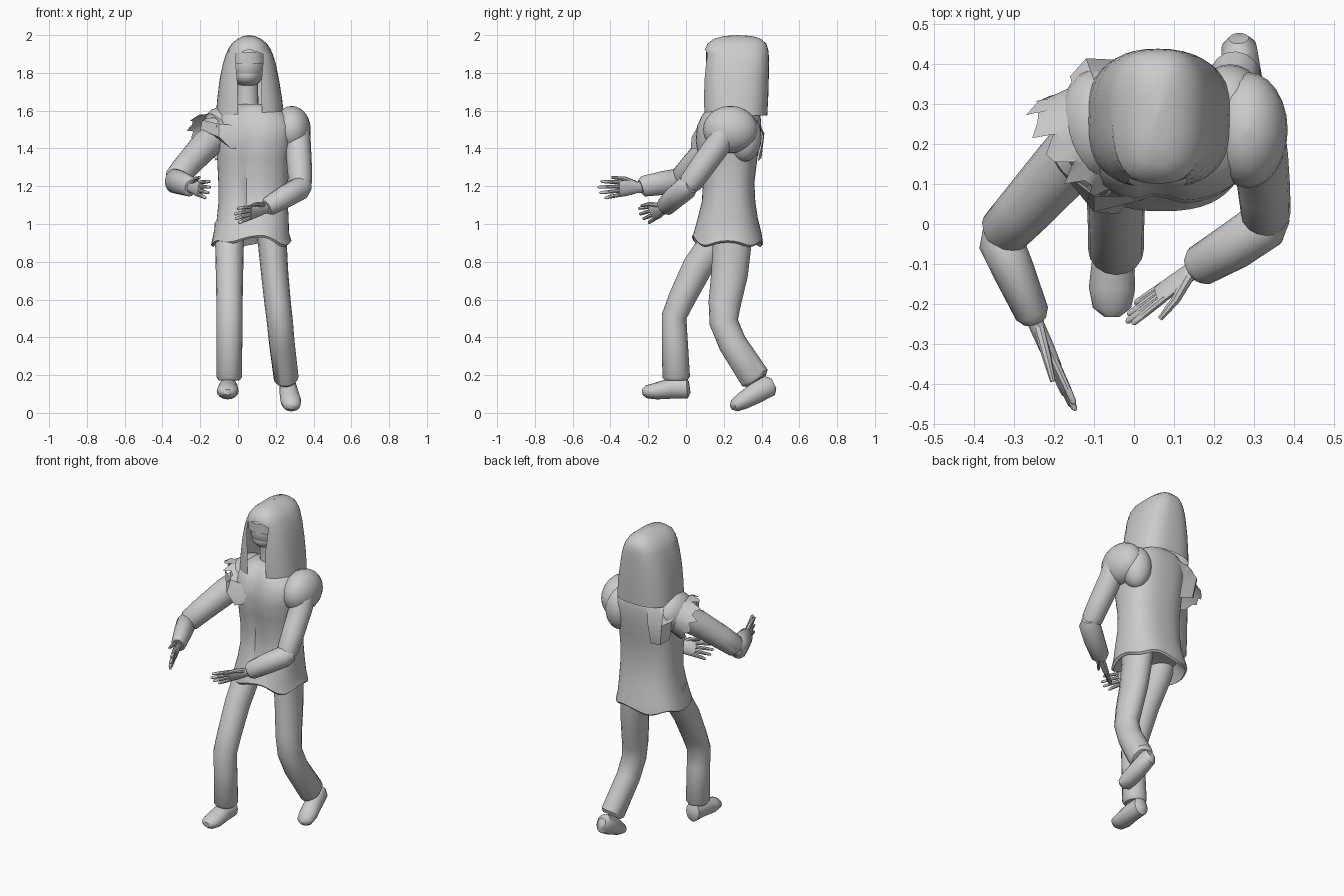
import bpy, bmesh, math
from mathutils import Vector as V


def mesh(name, rings, closed=True, caps=(True, True)):
    """Skin a list of equally long point rings."""
    bm = bmesh.new()
    rows = [[bm.verts.new(p) for p in r] for r in rings]
    n = len(rows[0])
    for a, b in zip(rows, rows[1:]):
        for i in range(n if closed else n - 1):
            j = (i + 1) % n
            bm.faces.new((a[i], a[j], b[j], b[i]))
    if caps[0]:
        bm.faces.new(rows[0][::-1])
    if caps[1]:
        bm.faces.new(rows[-1])
    bmesh.ops.remove_doubles(bm, verts=bm.verts, dist=1e-5)
    bmesh.ops.recalc_face_normals(bm, faces=bm.faces)
    me = bpy.data.meshes.new(name)
    bm.to_mesh(me)
    bm.free()
    ob = bpy.data.objects.new(name, me)
    bpy.context.collection.objects.link(ob)
    bpy.ops.object.select_all(action='DESELECT')
    bpy.context.view_layer.objects.active = ob
    ob.select_set(True)
    bpy.ops.object.shade_smooth_by_angle(angle=math.radians(40))
    return ob


def tube(name, stops, ref=(1, 0, 0), n=16, caps=(True, True)):
    """Limb along stops (x, y, z, radius on ref axis, radius across)."""
    pts = [V(s[:3]) for s in stops]
    rings = []
    for i, s in enumerate(stops):
        t = (pts[min(i + 1, len(pts) - 1)] - pts[max(i - 1, 0)]).normalized()
        a = V(ref)
        a = (a - t * a.dot(t)).normalized()
        b = t.cross(a)
        rings.append([pts[i] + a * s[3] * math.cos(k * math.tau / n)
                      + b * s[-1] * math.sin(k * math.tau / n) for k in range(n)])
    return mesh(name, rings, caps=caps)


def sup(a, rx, ry, e):
    """Superellipse point, angle 0 at the front (-y)."""
    s, c = math.sin(a), math.cos(a)
    return (rx * math.copysign(abs(s) ** (2 / e), s),
            -ry * math.copysign(abs(c) ** (2 / e), c))


def ball(name, c, r):
    rings = []
    for i in range(13):
        t = math.pi * i / 12
        k = max(math.sin(t), 1e-4)
        rings.append([V((c[0] + r[0] * k * math.cos(j * math.tau / 24),
                         c[1] + r[1] * k * math.sin(j * math.tau / 24),
                         c[2] - r[2] * math.cos(t))) for j in range(24)])
    return mesh(name, rings, caps=(False, False))


# Torso: tunic with flared hem, chest groove and shoulders (z, cx, cy, rx, ry)
torso = [(.95, .07, .22, .15, .14), (.89, .07, .22, .2, .18), (.9, .07, .22, .213, .188),
         (.95, .07, .22, .2, .18), (1.03, .078, .22, .19, .16), (1.12, .08, .225, .183, .142),
         (1.22, .08, .225, .184, .137), (1.34, .08, .222, .19, .155),
         (1.44, .085, .222, .205, .172), (1.52, .085, .228, .215, .17),
         (1.57, .08, .238, .195, .157), (1.61, .07, .242, .15, .135),
         (1.635, .06, .24, .09, .095)]
rings = []
for z, cx, cy, rx, ry in torso:
    ring = []
    for k in range(48):
        a = k * math.tau / 48
        x, y = sup(a, rx, ry, 2.5)
        groove = .025 * math.exp(-((x + .025) / .03) ** 2) if y < 0 and z > 1 else 0
        wave = .012 * math.sin(5 * a) if z < .93 else 0
        arch = .035 * math.cos(a) ** 8 if y < 0 and z < .93 else 0
        ring.append(V((cx + x, cy + y + groove, z + wave + arch)))
    rings.append(ring)
mesh("tunic", rings)

# Rounded left shoulder with shoulder blade
ball("left_shoulder", (.285, .235, 1.5), (.1, .145, .125))
ball("left_shoulder_blade", (.24, .31, 1.46), (.085, .09, .13))
ball("right_shoulder", (-.09, .25, 1.505), (.1, .14, .115))

# Torn, flaring right sleeve
axis = V((-.62, -.5, -.35)).normalized()
u = V((0, 0, 1)).cross(axis).normalized()
w = axis.cross(u)
rings = []
for d, r, jag in ((-.02, .105, 0), (.06, .122, 0), (.1, .135, .022)):
    ring = []
    for k in range(32):
        a = k * math.tau / 32
        off = d + jag * (math.sin(k * 2.4) + .5 * math.cos(k * 4.1))
        ring.append(V((-.08, .25, 1.5)) + axis * off
                    + u * r * 1.1 * math.cos(a) + w * r * .95 * math.sin(a))
    rings.append(ring)
mesh("torn_sleeve", rings, caps=(False, False))
# Loose flaps hanging from the torn sleeve, front and back
mesh("front_sleeve_flap", [[V((-.19, .14, 1.55)), V((-.2, .16, 1.5)), V((-.13, .1, 1.47))],
                           [V((-.1, .07, 1.53)), V((-.1, .03, 1.46)), V((-.04, .025, 1.4))],
                           [V((.02, .07, 1.52)), V((.02, .06, 1.46)), V((-.01, .06, 1.4))]],
     closed=False, caps=(False, False))
mesh("back_sleeve_flap", [[V((-.14, .29, 1.57)), V((-.16, .37, 1.5)), V((-.14, .36, 1.38))],
                          [V((-.1, .36, 1.58)), V((-.12, .415, 1.48)), V((-.1, .4, 1.35))],
                          [V((.0, .39, 1.56)), V((-.02, .41, 1.46)), V((-.02, .38, 1.33))]],
     closed=False, caps=(False, False))

# Arms
tube("right_upper_arm", [(-.11, .22, 1.47, .08), (-.18, .14, 1.41, .078), (-.27, .04, 1.31, .07),
                         (-.325, -.02, 1.245, .064), (-.335, -.045, 1.23, .04)], (0, 0, 1))
tube("right_forearm", [(-.345, -.005, 1.235, .035), (-.335, -.04, 1.228, .066, .056),
                       (-.3, -.12, 1.217, .063, .052), (-.255, -.225, 1.2, .055, .043),
                       (-.25, -.24, 1.195, .04, .032)], (0, 0, 1))
tube("left_upper_arm", [(.305, .22, 1.52, .075), (.318, .17, 1.42, .068), (.325, .09, 1.31, .066),
                        (.33, .025, 1.22, .062), (.33, .0, 1.185, .045)], (1, 0, 0))
tube("left_forearm", [(.36, .03, 1.205, .04), (.33, .0, 1.19, .062), (.25, -.055, 1.145, .06),
                      (.165, -.105, 1.095, .052), (.15, -.115, 1.087, .038)], (0, 0, 1))


# Hands: flat palm, four fingers and a thumb
def hand(side, wrist, d, s, length):
    wrist, d = V(wrist), V(d).normalized()
    s = V(s)
    s = (s - d * s.dot(d)).normalized()
    inner = s.cross(d) * (1 if side == "left" else -1)
    at = lambda f, k: wrist + d * (length * f) + s * k
    tube(side + "_palm", [(*at(-.1, 0), .03, .02), (*at(.1, 0), .03, .02),
                          (*at(.35, 0), .042, .019), (*at(.55, 0), .045, .016)], s, 12)
    for i, tip in enumerate((.97, 1.04, 1.0, .88)):
        k = .033 - .022 * i
        tube(f"{side}_finger_{i + 1}", [(*at(.48, k), .011), (*at(.75, k * 1.2), .01),
                                        (*at(tip - .03, k * 1.35), .008),
                                        (*at(tip, k * 1.4), .003)], s, 8)
    tube(side + "_thumb", [(*at(.12, .02), .014), (*(at(.38, .05) + inner * .015), .012),
                           (*(at(.66, .058) + inner * .028), .007)], s, 8)


hand("right", (-.252, -.235, 1.195), (.1, -.225, -.015), (.15, 0, 1), .245)
hand("left", (.155, -.11, 1.085), (-.17, -.125, -.045), (0, -.5, .85), .215)

# Legs and shoes
tube("right_leg", [(-.045, .2, 1.0, .08), (-.045, .15, .9, .076, .082), (-.045, .06, .77, .073, .08),
                   (-.045, -.02, .61, .07, .072), (-.045, -.063, .51, .07, .066),
                   (-.045, -.06, .4, .068, .068), (-.047, -.052, .19, .068, .073),
                   (-.047, -.052, .172, .055, .06)])
tube("left_leg", [(.18, .25, 1.0, .085, .1), (.183, .243, .88, .076, .102), (.195, .23, .73, .072, .097),
                  (.21, .205, .58, .07, .086), (.222, .2, .48, .069, .076),
                  (.232, .245, .37, .068, .075), (.255, .365, .185, .066, .08),
                  (.257, .375, .17, .052, .06)])
tube("right_shoe", [(-.05, .02, .135, .025, .03), (-.05, .005, .133, .046, .058),
                    (-.052, -.08, .13, .052, .055), (-.055, -.16, .115, .058, .044),
                    (-.055, -.21, .112, .048, .034), (-.055, -.232, .11, .02, .015)])
tube("left_shoe", [(.262, .465, .155, .025, .03), (.263, .445, .145, .044, .056),
                   (.27, .37, .105, .05, .056), (.28, .3, .063, .055, .046),
                   (.285, .255, .038, .046, .034), (.287, .238, .03, .02, .014)])

# Head, jaw, brow band and neck
ball("head", (.05, .235, 1.845), (.098, .125, .125))
ball("jaw", (.05, .205, 1.79), (.075, .085, .06))
tube("neck", [(.05, .26, 1.56, .085), (.05, .25, 1.64, .058), (.05, .235, 1.78, .055)], n=20)
mesh("brow_band", [[V((.05 + sup(math.radians(a), .102, .13, 2.3)[0],
                       .235 + sup(math.radians(a), .102, .13, 2.3)[1], z))
                    for a in range(-80, 81, 16)] for z in (1.85, 1.91)],
     closed=False, caps=(False, False))

# Long hair: shell open at the front (z, cx, half width, depth centre, half depth, gap angle)
hair = [(1.575, .063, .18, .262, .168, .25), (1.66, .062, .172, .263, .172, .26),
        (1.76, .06, .158, .265, .173, .3), (1.85, .06, .14, .267, .172, .42),
        (1.9, .06, .124, .268, .17, .5), (1.925, .06, .113, .268, .167, 0),
        (1.955, .06, .093, .27, .155, 0), (1.98, .06, .063, .272, .125, 0),
        (1.995, .06, .03, .275, .075, 0), (2.0, .06, .0005, .275, .0005, 0)]
rings = []
for z, cx, rx, cy, ry, gap in hair:
    e = 2.7
    ring = []
    for k in range(41):
        a = gap + (math.tau - 2 * gap) * k / 40
        x, y = sup(a, rx, ry, e)
        ring.append(V((cx + x, cy + y, z)))
    rings.append(ring)
mesh("hair", rings, closed=False, caps=(False, False))
